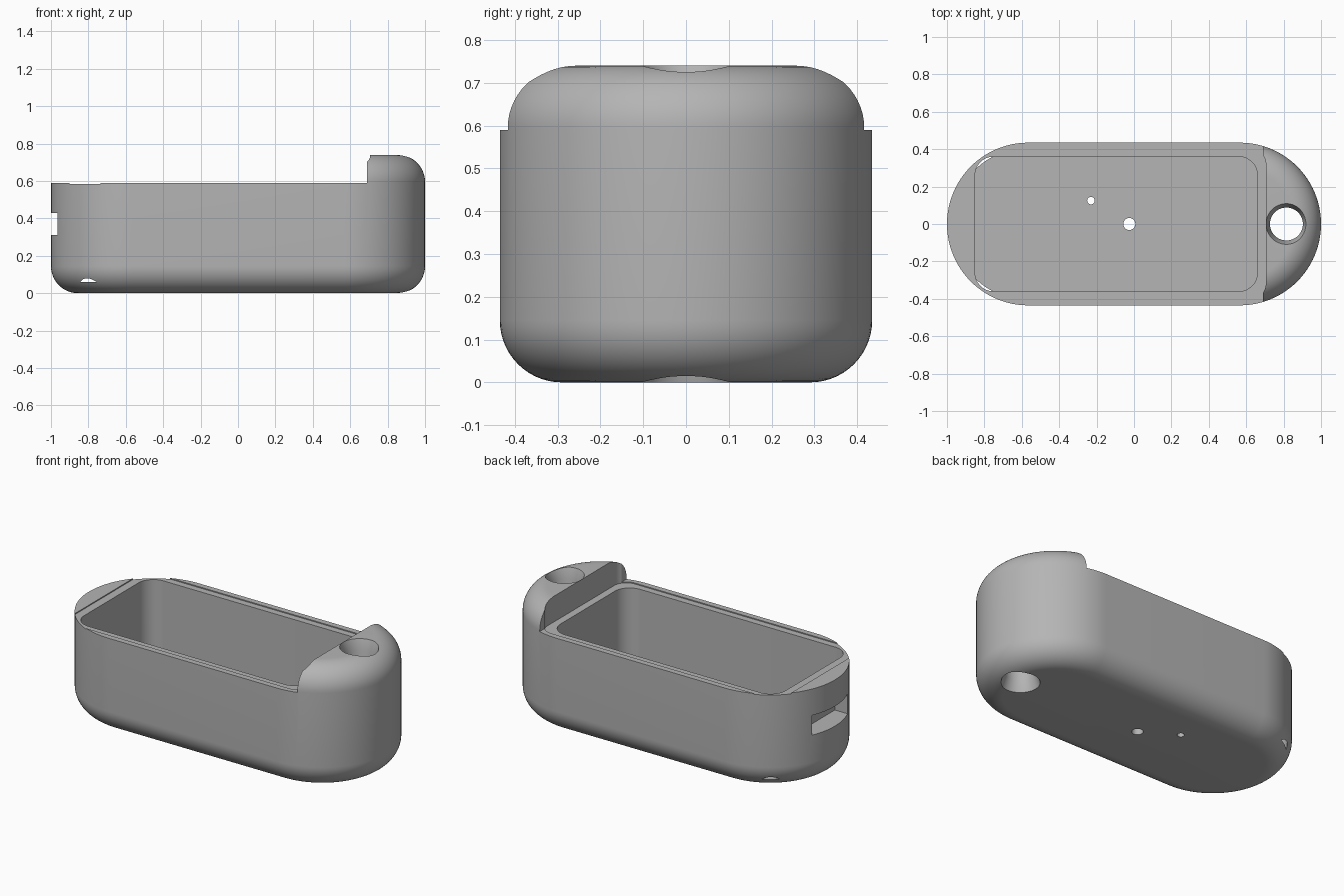
import bpy, bmesh
from math import sin, cos, pi, radians

cube = bpy.data.objects.get("Cube")
if cube:
    bpy.data.objects.remove(cube, do_unlink=True)

HALF_WIDTH, HEIGHT, ROUND = 0.435, 0.74, 0.145
RIM, DECK, FLOOR = 0.59, 0.584, 0.06

grey = bpy.data.materials.new("plain grey")
grey.use_nodes = True
grey.diffuse_color = (0.46, 0.46, 0.46, 1)
grey.node_tree.nodes["Principled BSDF"].inputs["Base Color"].default_value = (0.46, 0.46, 0.46, 1)


def outline(hx, hy, r, seg=24):
    """Rounded rectangle as a list of points."""
    points = []
    for quarter, (sx, sy) in enumerate([(1, 1), (-1, 1), (-1, -1), (1, -1)]):
        for k in range(seg + 1):
            a = (quarter + k / seg) * pi / 2
            points.append((sx * (hx - r) + r * cos(a), sy * (hy - r) + r * sin(a)))
    return points


def loft(name, rings, centre=(0, 0)):
    """Closed solid through rounded rectangles given as (hx, hy, r, z)."""
    bm = bmesh.new()
    loops = [[bm.verts.new((x + centre[0], y + centre[1], z)) for x, y in outline(hx, hy, r)]
             for hx, hy, r, z in rings]
    n = len(loops[0])
    for low, high in zip(loops, loops[1:]):
        for i in range(n):
            j = (i + 1) % n
            bm.faces.new((low[i], low[j], high[j], high[i]))
    bm.faces.new(loops[0][::-1])
    bm.faces.new(loops[-1])
    bmesh.ops.remove_doubles(bm, verts=bm.verts, dist=1e-5)
    bmesh.ops.recalc_face_normals(bm, faces=bm.faces)
    mesh = bpy.data.meshes.new(name)
    bm.to_mesh(mesh)
    bm.free()
    mesh.materials.append(grey)
    ob = bpy.data.objects.new(name, mesh)
    bpy.context.collection.objects.link(ob)
    return ob


def block(name, x0, x1, hy, z0, z1, r=0.0):
    """Upright prism with optional rounded corners."""
    hx = (x1 - x0) / 2
    return loft(name, [(hx, hy, r, z0), (hx, hy, r, z1)], ((x0 + x1) / 2, 0))


def drill(name, x, y, steps):
    """Round cutter given as (radius, z) steps."""
    return loft(name, [(r, r, r, z) for r, z in steps], (x, y))


# Pill-shaped body with rounded bottom and top edges
rings = []
STEPS = 14
for side in (0, 1):
    for k in range(STEPS + 1):
        a = (k / STEPS) * pi / 2
        a = a if side else pi / 2 - a
        inset = ROUND * (1 - cos(a))
        z = HEIGHT - ROUND + ROUND * sin(a) if side else ROUND * (1 - sin(a))
        w = HALF_WIDTH - inset
        rings.append((1 - inset, w, w, z))
body = loft("case_body", rings)

cutters = [
    # Open top, leaving the raised end
    block("top_cutter", -1.2, 0.69, 0.6, RIM, 1.0),
    # Shallow seat for a lid
    block("lid_seat_cutter", -0.9, 0.705, 0.40, DECK, 1.0, 0.08),
    # Main cavity
    block("cavity_cutter", -0.85, 0.66, 0.36, FLOOR, 1.0, 0.1),
    # Blind slot in the low end
    block("slot_cutter", -1.2, -0.88, 0.17, 0.31, 0.43),
    # Countersunk strap hole through the raised end
    drill("strap_hole_cutter", 0.815, 0,
          [(0.112, -0.01), (0.088, 0.065), (0.088, HEIGHT - 0.065), (0.112, HEIGHT + 0.01)]),
    # Two small holes in the floor
    drill("floor_hole_cutter", -0.025, 0, [(0.032, -0.1), (0.032, 0.2)]),
    drill("small_floor_hole_cutter", -0.23, 0.125, [(0.02, -0.1), (0.02, 0.2)]),
]

bpy.ops.object.select_all(action="DESELECT")
bpy.context.view_layer.objects.active = body
body.select_set(True)
for cutter in cutters:
    cutter.hide_render = True
    mod = body.modifiers.new(cutter.name, "BOOLEAN")
    mod.operation = "DIFFERENCE"
    mod.solver = "EXACT"
    mod.object = cutter
    bpy.ops.object.modifier_apply(modifier=mod.name)
    bpy.data.objects.remove(cutter, do_unlink=True)

bpy.ops.object.shade_smooth_by_angle(angle=radians(30))
